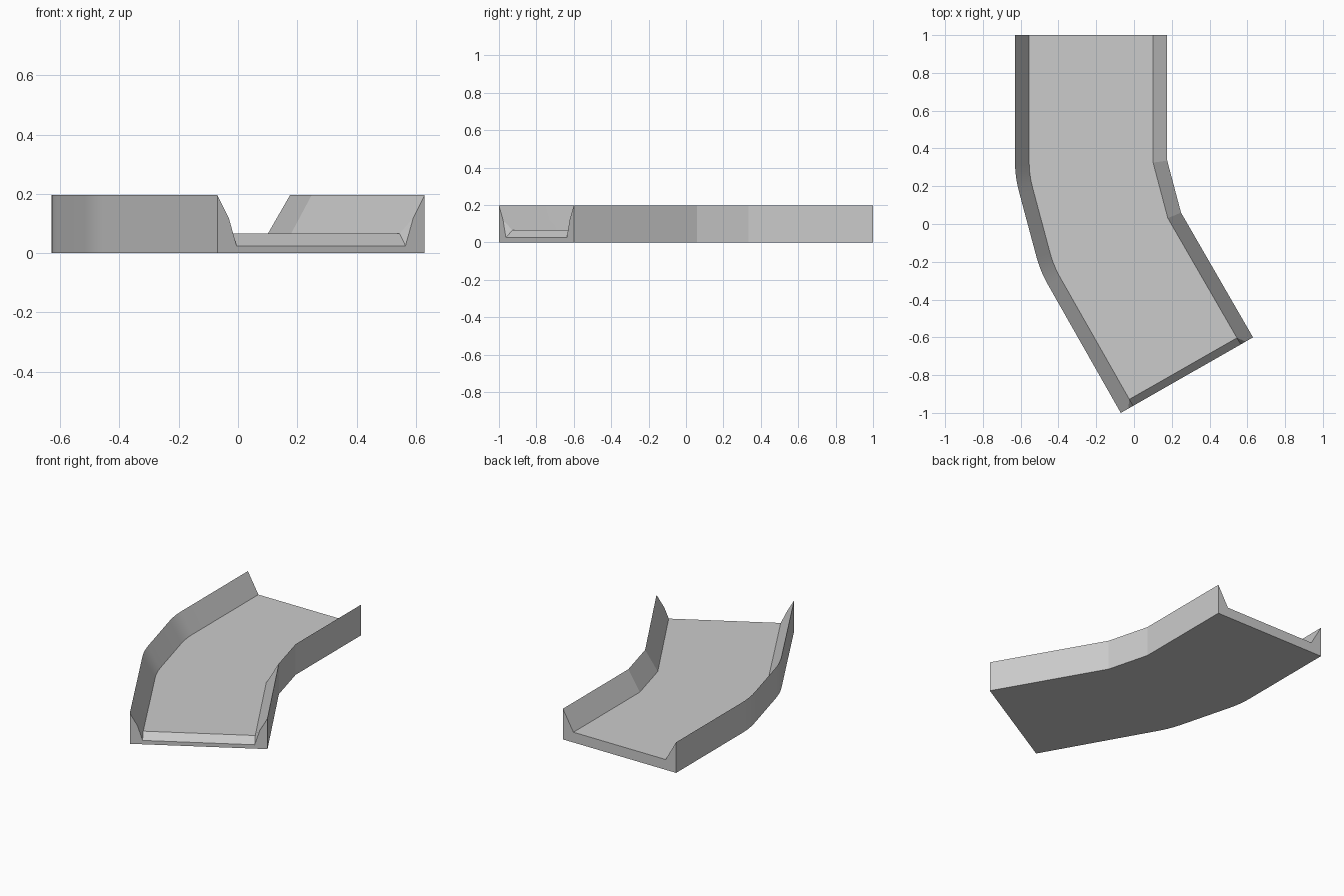
import bpy, bmesh, math
from mathutils import Vector

cube = bpy.data.objects.get("Cube")
if cube:
    bpy.data.objects.remove(cube, do_unlink=True)

HEIGHT, FLOOR, LIP = 0.197, 0.066, 0.025   # wall top, floor, lowered front edge
WALL, LIP_DEPTH = 0.075, 0.04
KINK = (0.045, HEIGHT + (FLOOR - HEIGHT) * 0.6)


def rounded(points, reach, steps):
    """Replace each inner corner of a path by a short curve."""
    out = [points[0]]
    for a, b, c in zip(points, points[1:], points[2:]):
        p = b + (a - b).normalized() * reach
        q = b + (c - b).normalized() * reach
        for i in range(steps + 1):
            t = i / steps
            out.append(p * (1 - t) ** 2 + b * 2 * t * (1 - t) + q * t ** 2)
    return out + [points[-1]]


def inset(path, dist):
    """Offset a path sideways with mitred corners."""
    dirs = [(b - a).normalized() for a, b in zip(path, path[1:])]
    out = []
    for i, p in enumerate(path):
        d0, d1 = dirs[max(i - 1, 0)], dirs[min(i, len(dirs) - 1)]
        n0, n1 = Vector((-d0.y, d0.x)), Vector((-d1.y, d1.x))
        m = (n0 + n1).normalized()
        out.append(p + m * dist / m.dot(n0))
    return out


def build_side(bm, path, sign, smooth):
    """Build one wall and return its rails and its lowered front corner."""
    rails = []
    for dist, z in ((0, 0), (0, HEIGHT), KINK, (WALL, FLOOR)):
        pts = inset(path, sign * dist)
        if z == FLOOR:
            low = bm.verts.new((*pts[-1], LIP))
            pts[-1] = pts[-1] + (pts[-2] - pts[-1]).normalized() * LIP_DEPTH
        rails.append([bm.verts.new((*p, z)) for p in pts])
    for r, s in zip(rails, rails[1:]):
        for i in range(len(path) - 1):
            bm.faces.new((r[i], r[i + 1], s[i + 1], s[i])).smooth = smooth
    bm.faces.new((rails[2][-1], low, rails[3][-1]))
    return rails, low


# Plan outlines, from the back end to the front end
left_path = rounded([Vector(p) for p in
                     ((-0.63, 1), (-0.63, 0.25), (-0.496, -0.25), (-0.07, -1))], 0.08, 5)
right_path = [Vector(p) for p in
              ((0.176, 1), (0.176, 0.335), (0.249, 0.06), (0.63, -0.6))]

bm = bmesh.new()
left, left_low = build_side(bm, left_path, 1, True)
right, right_low = build_side(bm, right_path, -1, False)

# Underside and floor
for k in (0, 3):
    bm.faces.new(left[k] + right[k][::-1])

# Back end, front end and the sloping lip of the floor
bm.faces.new([r[0] for r in left] + [r[0] for r in reversed(right)])
bm.faces.new([r[-1] for r in left[:3]] + [left_low, right_low]
             + [r[-1] for r in reversed(right[:3])])
bm.faces.new((left[3][-1], left_low, right_low, right[3][-1]))

bmesh.ops.recalc_face_normals(bm, faces=bm.faces)
for e in bm.edges:
    e.smooth = e.calc_face_angle(0) < math.radians(25)

mesh = bpy.data.meshes.new("bent_trough")
bm.to_mesh(mesh)
bm.free()
trough = bpy.data.objects.new("bent_trough", mesh)
bpy.context.collection.objects.link(trough)

# Plain grey
grey = bpy.data.materials.new("light_grey")
grey.use_nodes = True
colour = (0.6, 0.6, 0.6, 1)
grey.diffuse_color = colour
grey.node_tree.nodes["Principled BSDF"].inputs["Base Color"].default_value = colour
mesh.materials.append(grey)
